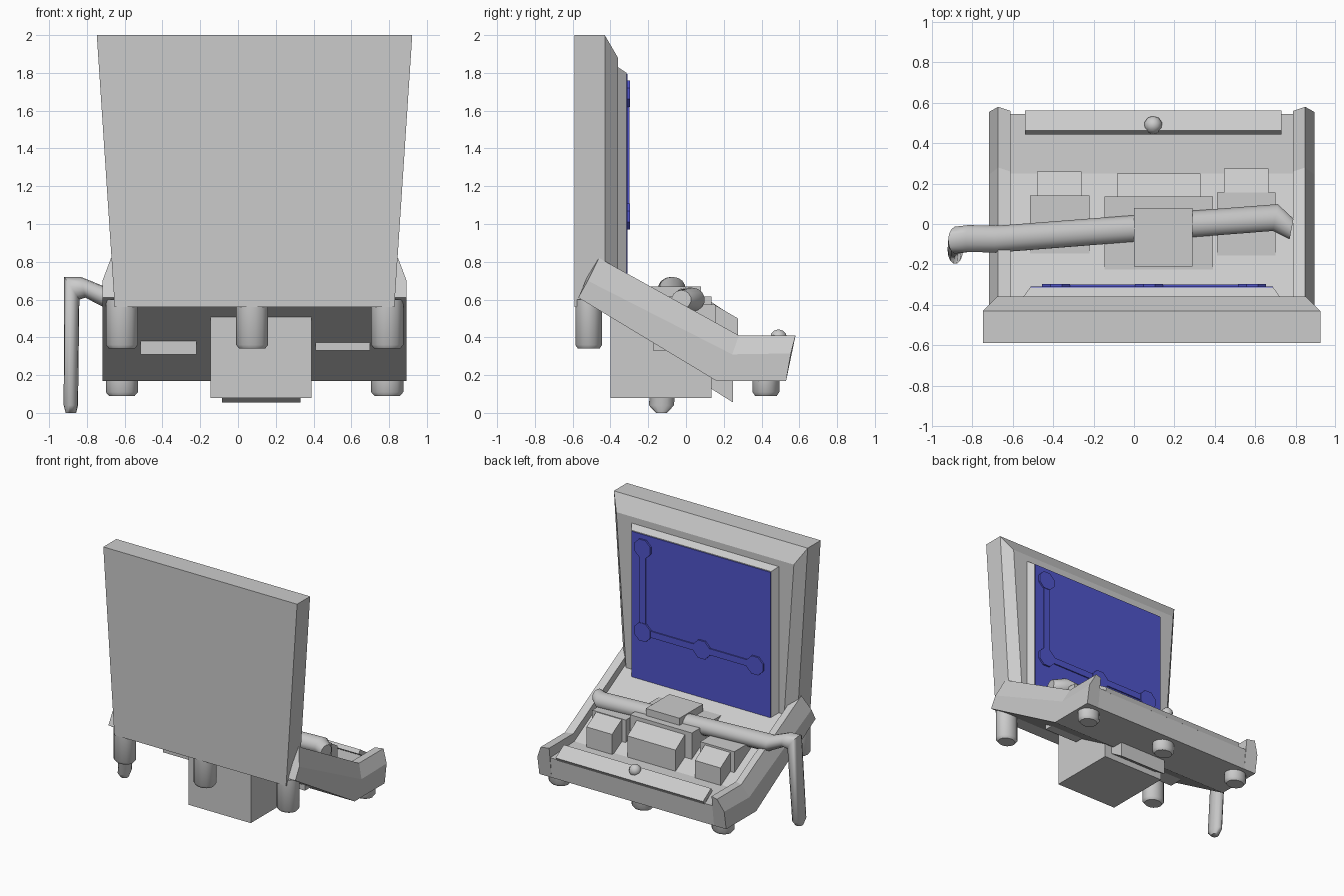
import bpy, bmesh, math
from mathutils import Vector

if "Cube" in bpy.data.objects:
    bpy.data.objects.remove(bpy.data.objects["Cube"])

CX = 0.0875  # symmetry line of screen and tray


def loft(name, rings, smooth=False):
    """Skin a list of equal-length closed rings and cap both ends."""
    bm = bmesh.new()
    vs = [[bm.verts.new(p) for p in r] for r in rings]
    n = len(rings[0])
    for a, b in zip(vs, vs[1:]):
        for i in range(n):
            bm.faces.new((a[i], a[(i + 1) % n], b[(i + 1) % n], b[i]))
    bm.faces.new(vs[0])
    bm.faces.new(vs[-1])
    bmesh.ops.recalc_face_normals(bm, faces=bm.faces)
    me = bpy.data.meshes.new(name)
    bm.to_mesh(me)
    bm.free()
    ob = bpy.data.objects.new(name, me)
    bpy.context.collection.objects.link(ob)
    if smooth:
        bpy.ops.object.select_all(action='DESELECT')
        ob.select_set(True)
        bpy.context.view_layer.objects.active = ob
        bpy.ops.object.shade_smooth_by_angle(angle=math.radians(50))
    return ob


def prism(name, x0, x1, profile):
    """Extrude a (y, z) profile along x."""
    return loft(name, [[(x, y, z) for y, z in profile] for x in (x0, x1)])


def box(name, x0, x1, y0, y1, z0, z1):
    return prism(name, x0, x1, [(y0, z0), (y1, z0), (y1, z1), (y0, z1)])


def ellipse(c, u, v, n=14):
    c, u, v = Vector(c), Vector(u), Vector(v)
    return [c + u * math.cos(2 * math.pi * i / n) + v * math.sin(2 * math.pi * i / n)
            for i in range(n)]


def trapezoid(y, z0, z1, h0, h1):
    return [(CX - h0, y, z0), (CX + h0, y, z0), (CX + h1, y, z1), (CX - h1, y, z1)]


blue = bpy.data.materials.new("screen_blue")
blue.diffuse_color = (0.08, 0.09, 0.6, 1)
blue.use_nodes = True
blue.node_tree.nodes["Principled BSDF"].inputs["Base Color"].default_value = blue.diffuse_color

# Screen housing: tapered block, chamfer, then a raised display bed
loft("screen_housing", [
    trapezoid(-0.59, 0.56, 2.0, 0.74, 0.835),
    trapezoid(-0.43, 0.56, 2.0, 0.74, 0.835),
    trapezoid(-0.36, 0.60, 1.88, 0.675, 0.765)])
loft("display_bed", [
    trapezoid(-0.37, 0.62, 1.83, 0.635, 0.635),
    trapezoid(-0.36, 0.62, 1.83, 0.635, 0.635),
    trapezoid(-0.314, 0.62, 1.80, 0.602, 0.602)])
screen = box("screen", CX - 0.60, CX + 0.60, -0.32, -0.309, 0.66, 1.795)
screen.data.materials.append(blue)

# Raised route on the screen: octagonal stops joined by tracks
stops = {"top": (0.585, 1.69), "corner": (0.585, 1.04),
         "middle": (0.075, 1.04), "end": (-0.385, 1.04)}
for key, (x, z) in stops.items():
    rings = []
    for y in (-0.312, -0.296):
        r = 0.075
        rings.append([(x + r * math.cos(math.pi * (i + .5) / 4), y,
                       z + r * math.sin(math.pi * (i + .5) / 4)) for i in range(8)])
    loft("route_stop_" + key, rings).data.materials.append(blue)
for name, dims in {
        "track_vertical": (0.56, 0.61, -0.312, -0.300, 1.04, 1.69),
        "track_horizontal": (-0.385, 0.585, -0.312, -0.300, 1.015, 1.065)}.items():
    box(name, *dims).data.materials.append(blue)

# Tray floor
prism("tray_floor", CX - 0.75, CX + 0.75, [
    (-0.57, 0.61), (0.16, 0.17), (0.53, 0.17), (0.545, 0.33),
    (0.25, 0.345), (-0.49, 0.765)])

# Tray side walls: (bottom, crease, rim) at the back, bend and front
stations = [((-0.57, 0.61), (-0.52, 0.70), (-0.46, 0.82)),
            ((0.16, 0.17), (0.245, 0.31), (0.28, 0.41)),
            ((0.53, 0.17), (0.555, 0.315), (0.58, 0.41))]
for name, s in (("tray_wall_left", -1), ("tray_wall_right", 1)):
    rings = []
    for bot, mid, rim in stations:
        rings.append([(CX + s * 0.70, *bot), (CX + s * 0.805, *bot),
                      (CX + s * 0.805, *mid), (CX + s * 0.76, *rim),
                      (CX + s * 0.70, rim[0] - 0.02, rim[1])])
    loft(name, rings)

# Feet
for i, x in enumerate((-0.615, 0.075, 0.79)):
    for name, y, z0, z1 in (("rear", -0.515, 0.34, 0.60), ("front", 0.423, 0.09, 0.20)):
        loft(f"{name}_foot_{i}", [
            ellipse((x, y, z), (0.085 * k, 0, 0), (0, 0.073 * k, 0))
            for z, k in ((z0, 0.8), (z0 + 0.02, 1), (z1, 1))], smooth=True)

# Blocks passing through the tray, each with a sloping nose
box("left_block", -0.515, -0.22, -0.19, 0.14, 0.31, 0.57)
prism("left_block_nose", -0.48, -0.26,
      [(0.14, 0.30), (0.26, 0.30), (0.26, 0.48), (0.14, 0.555)])
box("right_block", 0.41, 0.70, -0.175, 0.155, 0.33, 0.575)
prism("right_block_nose", 0.445, 0.665,
      [(0.155, 0.31), (0.275, 0.31), (0.275, 0.50), (0.155, 0.57)])
box("centre_block", -0.145, 0.39, -0.40, 0.135, 0.08, 0.615)
prism("centre_block_nose", -0.085, 0.33,
      [(0.13, 0.13), (0.25, 0.055), (0.25, 0.51), (0.13, 0.59)])

# Hinged plate with knob at the front of the tray
prism("front_plate", -0.54, 0.73,
      [(0.462, 0.415), (0.562, 0.35), (0.545, 0.322), (0.442, 0.387)])
bpy.ops.mesh.primitive_uv_sphere_add(segments=10, ring_count=6, radius=0.045,
                                     location=(0.095, 0.49, 0.397))
knob = bpy.context.object
knob.name = "plate_knob"
bpy.ops.object.shade_smooth_by_angle(angle=math.radians(50))

# Lever: hanging handle, elbow, long bar and short bent end
loft("lever", [
    ellipse((-0.885, -0.13, 0.0), (0.028, 0, 0), (0, 0.03, 0)),
    ellipse((-0.885, -0.13, 0.04), (0.038, 0, 0), (0, 0.068, 0)),
    ellipse((-0.88, -0.08, 0.66), (0.04, 0, -0.06), (0, 0.068, 0)),
    ellipse((-0.82, -0.072, 0.665), (0.012, 0, -0.055), (0, 0.068, 0)),
    ellipse((-0.68, -0.075, 0.60), (0.012, 0, -0.063), (0, 0.068, 0)),
    ellipse((0.70, 0.032, 0.60), (0, 0, -0.063), (0.012, 0.068, 0)),
    ellipse((0.78, -0.025, 0.60), (0, 0, -0.05), (0.01, 0.052, 0))], smooth=True)

# Sleeve box gripping the bar
box("lever_sleeve", 0.0, 0.29, -0.21, 0.08, 0.53, 0.67)
